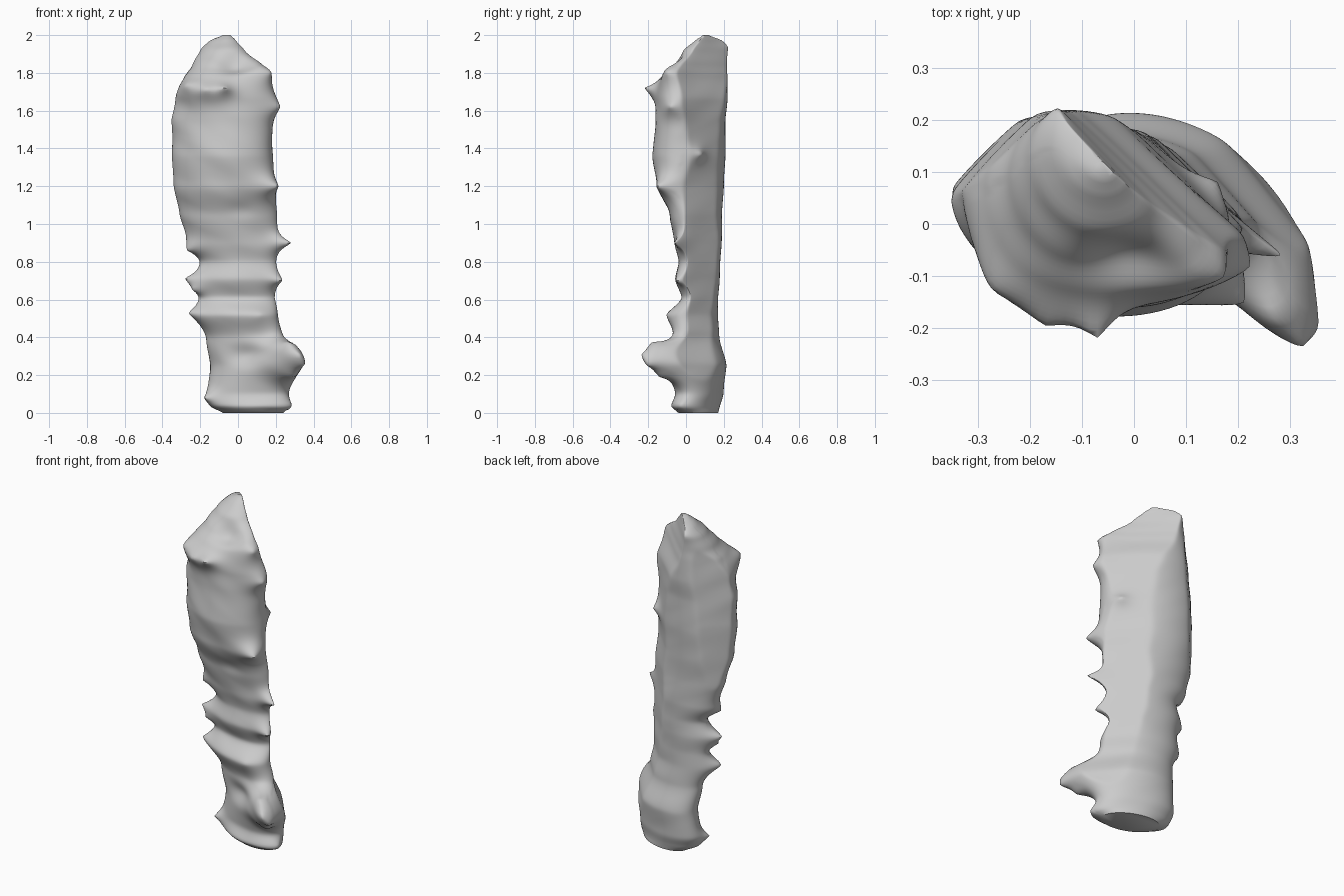
import bpy
import bmesh
import math
from mathutils import Vector, noise

cube = bpy.data.objects.get("Cube")
if cube:
    bpy.data.objects.remove(cube, do_unlink=True)

RINGS, SIDES = 200, 112

# Height, the left, right, front and back limits of the cross-section,
# and where its back corner is planed off diagonally
profile = [
    (0, -.08, .24, -.04, .17, .36), (.03, -.14, .27, -.08, .18, .36),
    (.1, -.16, .26, -.04, .2, .36), (.25, -.15, .3, -.05, .22, .35),
    (.4, -.17, .22, -.04, .18, .26), (.52, -.22, .21, -.09, .17, .22),
    (.61, -.2, .2, -.02, .17, .22), (.71, -.22, .21, -.06, .18, .21),
    (.8, -.2, .21, -.04, .18, .21), (.9, -.26, .22, -.06, .19, .2),
    (1.05, -.31, .21, -.09, .19, .2), (1.2, -.34, .18, -.15, .2, .18),
    (1.36, -.35, .18, -.18, .21, .19), (1.55, -.35, .18, -.16, .21, .18),
    (1.66, -.33, .18, -.15, .22, .17), (1.78, -.28, .14, -.12, .22, .11),
    (1.84, -.24, .11, -.09, .22, .09), (1.92, -.2, .04, -.02, .22, .07),
    (1.97, -.15, 0, .05, .2, .06), (2, -.08, -.04, .09, .12, .06),
]

# Tip position and spread of the folds and spikes pulled out of the surface
folds = [
    (.31, -.22, .32, .13), (.35, -.2, .26, .07),
    (.29, -.14, .19, .08), (.27, -.18, .37, .07),
    (-.18, .03, .08, .05), (.28, -.03, .04, .05),
    (-.26, .04, .53, .06), (-.23, .04, .65, .04),
    (-.28, .06, .71, .05), (-.27, .05, .86, .05),
    (.23, -.05, .7, .05), (.28, -.06, .9, .05),
    (.21, -.15, 1.2, .08), (.16, .08, 1.37, .05),
    (.22, -.08, 1.62, .08), (.17, -.1, 1.8, .1),
    (.12, -.09, 1.83, .06),
    (-.27, -.11, 1.73, .1), (-.17, -.19, 1.71, .08),
    (-.07, -.22, 1.72, .05), (.12, -.1, .52, .06),
    (-.15, .22, 1.94, .06),
]

# Hollows pressed in between the folds
hollows = [(.05, .0, .3, .08), (.02, -.09, 1.08, .07),
           (-.02, -.04, 1.82, .08)]


def section(z):
    """Blend smoothly between the two nearest profile rows."""
    for low, high in zip(profile, profile[1:]):
        if z <= high[0]:
            f = (z - low[0]) / (high[0] - low[0])
            f = f * f * (3 - 2 * f) * .5 + f * .5
            return [a + (b - a) * f for a, b in zip(low[1:], high[1:])]
    return profile[-1][1:]


def ring_points(z):
    left, right, front, back, diagonal = section(z)
    skew = -.35 + .08 * z
    flank = .42 - .08 * max(z - 1.4, 0)
    for i in range(SIDES):
        t = math.tau * i / SIDES
        x = (left + right) / 2 + (right - left) / 2 * math.cos(t)
        y = (front + back) / 2 + (back - front) / 2 * math.sin(t + skew)
        # Plane off the two back corners
        excess = max(x + y - diagonal, 0) * .47
        spare = max(y - x - flank, 0) * .45
        yield Vector((x - excess + spare, y - excess - spare, z))


def pull(verts, tip, spread, flatten, power):
    """Drag the surface nearest the tip out to it, fading with distance."""
    tip = Vector(tip)
    root = min(verts, key=lambda v: (v.co - tip).length).co.copy()
    shift = tip - root
    for v in verts:
        d = v.co - root
        d.z *= flatten
        v.co += shift * math.exp(-(d.length / spread) ** power)


def build_body():
    bm = bmesh.new()
    rings = [[bm.verts.new(p) for p in ring_points(2 * k / RINGS)]
             for k in range(RINGS + 1)]
    for low, high in zip(rings, rings[1:]):
        for i in range(SIDES):
            j = (i + 1) % SIDES
            bm.faces.new((low[i], low[j], high[j], high[i]))
    bm.faces.new(reversed(rings[0]))
    bm.faces.new(rings[-1])

    # Soft hollows first, then the sharper folds
    wall = [v for ring in rings[2:-2] for v in ring]
    for *tip, spread in hollows:
        pull(wall, tip, spread, 1.5, 2)
    for step in range(4):
        bmesh.ops.smooth_vert(bm, verts=wall, factor=.5, use_axis_x=True,
                              use_axis_y=True, use_axis_z=True)
    for *tip, spread in folds:
        pull(wall, tip, spread, 1.4, 1.3)

    # Slight slanting unevenness, stronger on the front than the back
    bm.normal_update()
    for v in wall:
        amount = .007 if v.normal.y < 0 else .003
        sample = Vector((v.co.x * 4, v.co.y * 4, v.co.z * 9 + v.co.x * 4))
        v.co += v.normal * noise.noise(sample) * amount
        v.co.z = max(v.co.z, 0)

    bmesh.ops.recalc_face_normals(bm, faces=bm.faces)
    mesh = bpy.data.meshes.new("rugged_column")
    bm.to_mesh(mesh)
    bm.free()
    return mesh


# Single plain grey
grey = bpy.data.materials.new("plain_grey")
grey.use_nodes = True
colour = (.6, .6, .6, 1)
grey.diffuse_color = colour
grey.node_tree.nodes["Principled BSDF"].inputs["Base Color"].default_value = colour

body = bpy.data.objects.new("rugged_column", build_body())
body.data.materials.append(grey)
bpy.context.collection.objects.link(body)
bpy.ops.object.select_all(action="DESELECT")
body.select_set(True)
bpy.context.view_layer.objects.active = body
bpy.ops.object.shade_smooth_by_angle(angle=math.radians(50))
